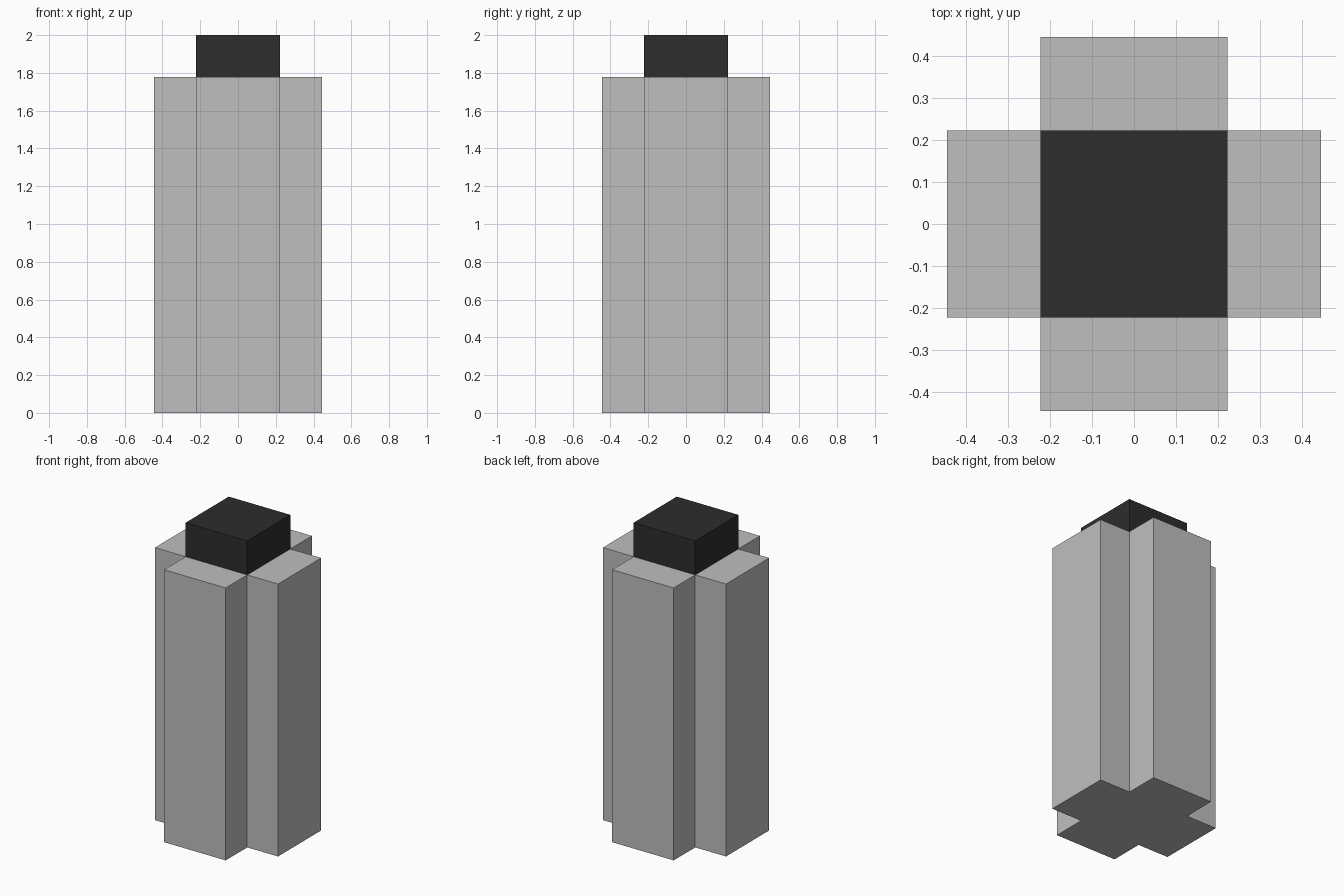
import bpy
import bmesh

cube = bpy.data.objects.get("Cube")
if cube:
    bpy.data.objects.remove(cube, do_unlink=True)

INNER = 2 / 9        # half width of the core and of each arm
OUTER = 4 / 9        # reach of the arms
SHOULDER = 16 / 9    # top of the column
TOP = 2.0


def make_material(name, value):
    mat = bpy.data.materials.new(name)
    mat.use_nodes = True
    color = (value, value, value, 1.0)
    mat.diffuse_color = color
    mat.node_tree.nodes["Principled BSDF"].inputs["Base Color"].default_value = color
    return mat


def make_prism(name, outline, z0, z1, mat):
    """Extrude a closed xy outline from z0 up to z1."""
    bm = bmesh.new()
    base = bm.faces.new([bm.verts.new((x, y, z0)) for x, y in outline])
    result = bmesh.ops.extrude_face_region(bm, geom=[base], use_keep_orig=True)
    top = [v for v in result["geom"] if isinstance(v, bmesh.types.BMVert)]
    bmesh.ops.translate(bm, verts=top, vec=(0, 0, z1 - z0))
    bmesh.ops.recalc_face_normals(bm, faces=bm.faces)
    mesh = bpy.data.meshes.new(name)
    bm.to_mesh(mesh)
    bm.free()
    mesh.materials.append(mat)
    obj = bpy.data.objects.new(name, mesh)
    bpy.context.collection.objects.link(obj)
    return obj


light_grey = make_material("light grey", 0.52)
charcoal = make_material("charcoal", 0.026)

# Cross outline: one arm's three points turned through four quarter turns
cross = []
arm = [(INNER, -INNER), (OUTER, -INNER), (OUTER, INNER)]
for _ in range(4):
    cross += arm
    arm = [(-y, x) for x, y in arm]

# Square outline of the cap
square = [(-INNER, -INNER), (INNER, -INNER), (INNER, INNER), (-INNER, INNER)]

make_prism("cross_column", cross, 0.0, SHOULDER, light_grey)
make_prism("top_cap", square, SHOULDER, TOP, charcoal)
